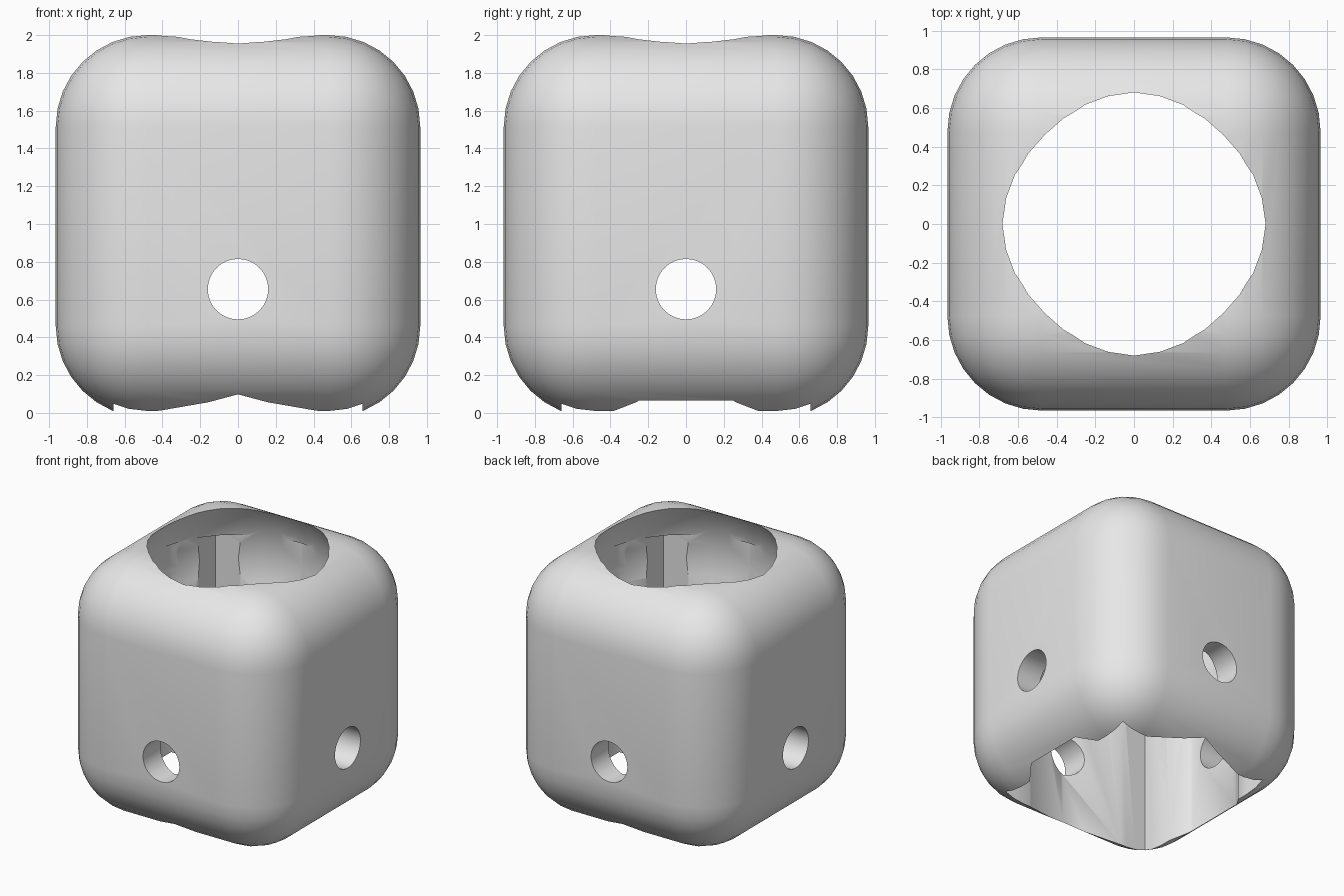
import bpy, bmesh, math
from mathutils import Matrix

cube = bpy.data.objects.get("Cube")
if cube:
    bpy.data.objects.remove(cube, do_unlink=True)

grey = bpy.data.materials.new("light_grey")
grey.use_nodes = True
grey.diffuse_color = (0.8, 0.8, 0.8, 1)
grey.node_tree.nodes["Principled BSDF"].inputs["Base Color"].default_value = (0.8, 0.8, 0.8, 1)


def make(name, bm):
    mesh = bpy.data.meshes.new(name)
    bmesh.ops.recalc_face_normals(bm, faces=bm.faces)
    bm.to_mesh(mesh)
    bm.free()
    mesh.materials.append(grey)
    ob = bpy.data.objects.new(name, mesh)
    bpy.context.collection.objects.link(ob)
    return ob


def box(name, half, low, high, bevel=0):
    bm = bmesh.new()
    place = Matrix.Translation((0, 0, (low + high) / 2)) @ Matrix.Diagonal((2 * half, 2 * half, high - low, 1))
    bmesh.ops.create_cube(bm, size=1, matrix=place)
    if bevel:
        bmesh.ops.bevel(bm, geom=bm.edges[:], offset=bevel, segments=8,
                        profile=0.5, affect='EDGES', clamp_overlap=True)
    return make(name, bm)


def cylinder(name, radius, depth, z, sides, turn=Matrix.Identity(4)):
    bm = bmesh.new()
    bmesh.ops.create_cone(bm, cap_ends=True, segments=sides, radius1=radius, radius2=radius,
                          depth=depth, matrix=Matrix.Translation((0, 0, z)) @ turn)
    return make(name, bm)


# Rounded shell
shell = box("rounded_shell", 0.965, -0.025, 2.0, 0.485)

# Main bore: ten sides, a corner pointing front and back
top = 1.73
bore = cylinder("main_bore", 0.8, top + 1, (top - 1) / 2, 10, Matrix.Rotation(math.pi / 2, 4, 'Z'))
first = bore.data.vertices[0].co
angle = math.atan2(first.y, first.x)
bore.data.transform(Matrix.Rotation(math.pi / 2 - angle, 4, 'Z'))

# Square pocket that gives the corner notches
pocket = box("square_pocket", 0.66, -1, top)

# Domed upper cavity that opens the top
bm = bmesh.new()
bmesh.ops.create_uvsphere(bm, u_segments=32, v_segments=20, radius=0.805,
                          matrix=Matrix.Translation((0, 0, 1.53)))
dome = make("domed_cavity", bm)

# Round holes through the four sides
holes = [cylinder("side_hole_" + axis, 0.16, 3, 0.655, 32, Matrix.Rotation(math.pi / 2, 4, axis))
         for axis in "XY"]

cutters = [bore, pocket, dome] + holes
for cutter in cutters:
    cutter.hide_render = True
    mod = shell.modifiers.new(cutter.name, 'BOOLEAN')
    mod.operation = 'DIFFERENCE'
    mod.solver = 'EXACT'
    mod.object = cutter

# Bake the cuts, then drop the cutters
bpy.context.view_layer.update()
graph = bpy.context.evaluated_depsgraph_get()
baked = bpy.data.meshes.new_from_object(shell.evaluated_get(graph))
shell.modifiers.clear()
shell.data = baked
shell.data.materials.clear()
shell.data.materials.append(grey)
for poly in shell.data.polygons:
    poly.material_index = 0
for cutter in cutters:
    bpy.data.objects.remove(cutter, do_unlink=True)

# Smooth the curves and keep the rims sharp
for ob in bpy.context.selected_objects:
    ob.select_set(False)
shell.select_set(True)
bpy.context.view_layer.objects.active = shell
bpy.ops.object.shade_smooth_by_angle(angle=math.radians(37))
